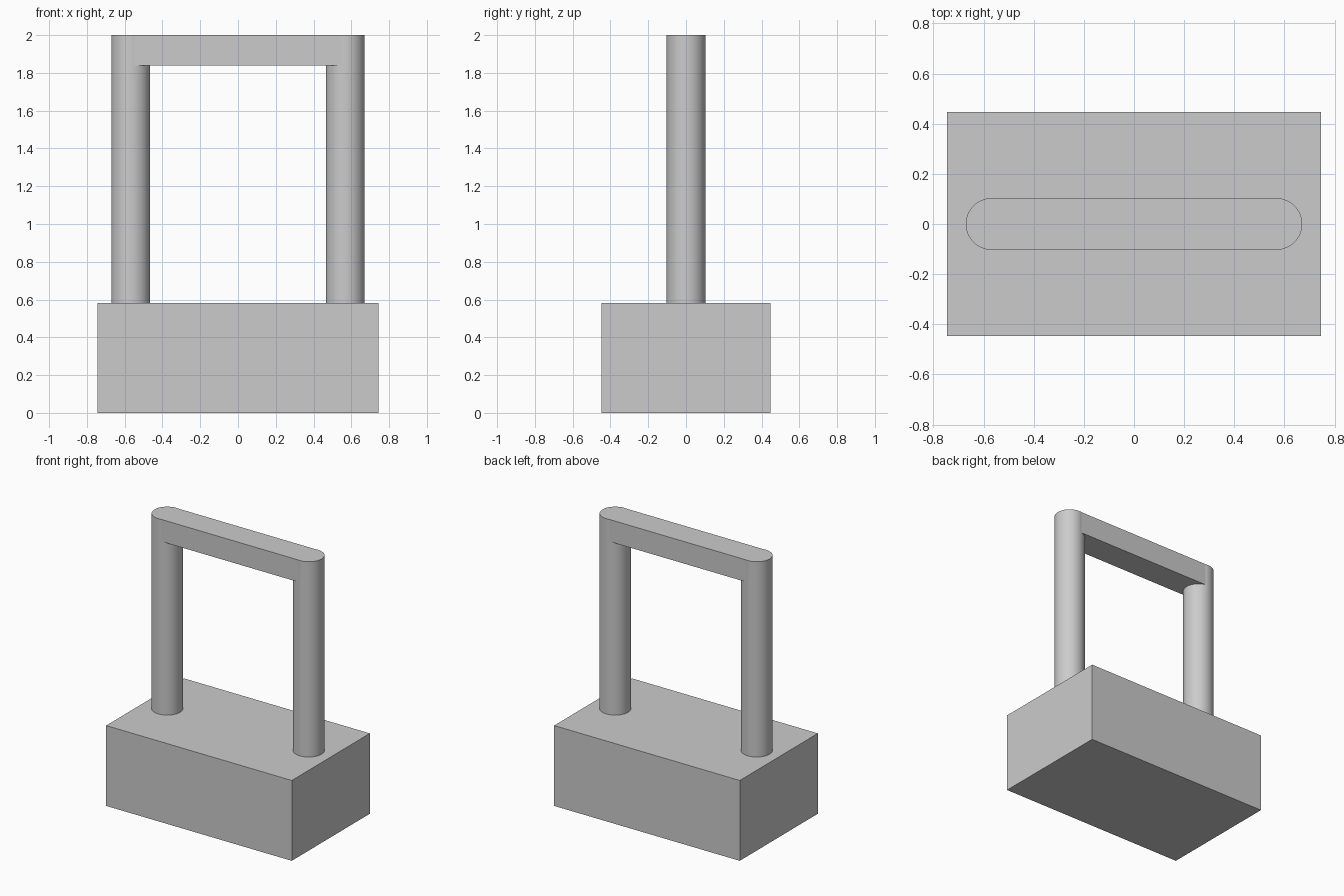
import bpy
import math

default = bpy.data.objects.get("Cube")
if default:
    bpy.data.objects.remove(default, do_unlink=True)

BASE = (1.49, 0.895, 0.583)   # width, depth, height
POST_X, POST_R = 0.568, 0.103
TOP, BAR_BOTTOM = 2.0, 1.84

grey = bpy.data.materials.new("plain grey")
grey.use_nodes = True
colour = (0.6, 0.6, 0.6, 1)
grey.diffuse_color = colour
grey.node_tree.nodes["Principled BSDF"].inputs["Base Color"].default_value = colour


def finish(name):
    obj = bpy.context.object
    obj.name = name
    obj.data.materials.append(grey)
    return obj


def box(name, size, bottom):
    bpy.ops.mesh.primitive_cube_add(size=1, location=(0, 0, bottom + size[2] / 2))
    obj = finish(name)
    obj.scale = size
    bpy.ops.object.transform_apply(location=False, rotation=False, scale=True)


# Solid block at the bottom
box("base_block", BASE, 0)

# Round uprights standing on the block
for side, sign in (("left", 1), ("right", -1)):
    height = TOP - BASE[2]
    bpy.ops.mesh.primitive_cylinder_add(
        vertices=64, radius=POST_R, depth=height,
        location=(sign * POST_X, 0, BASE[2] + height / 2))
    finish(side + "_post")
    bpy.ops.object.shade_smooth_by_angle(angle=math.radians(30))

# Flat bar joining the tops of the uprights
box("top_bar", (2 * POST_X, 2 * POST_R - 0.004, TOP - BAR_BOTTOM), BAR_BOTTOM)
